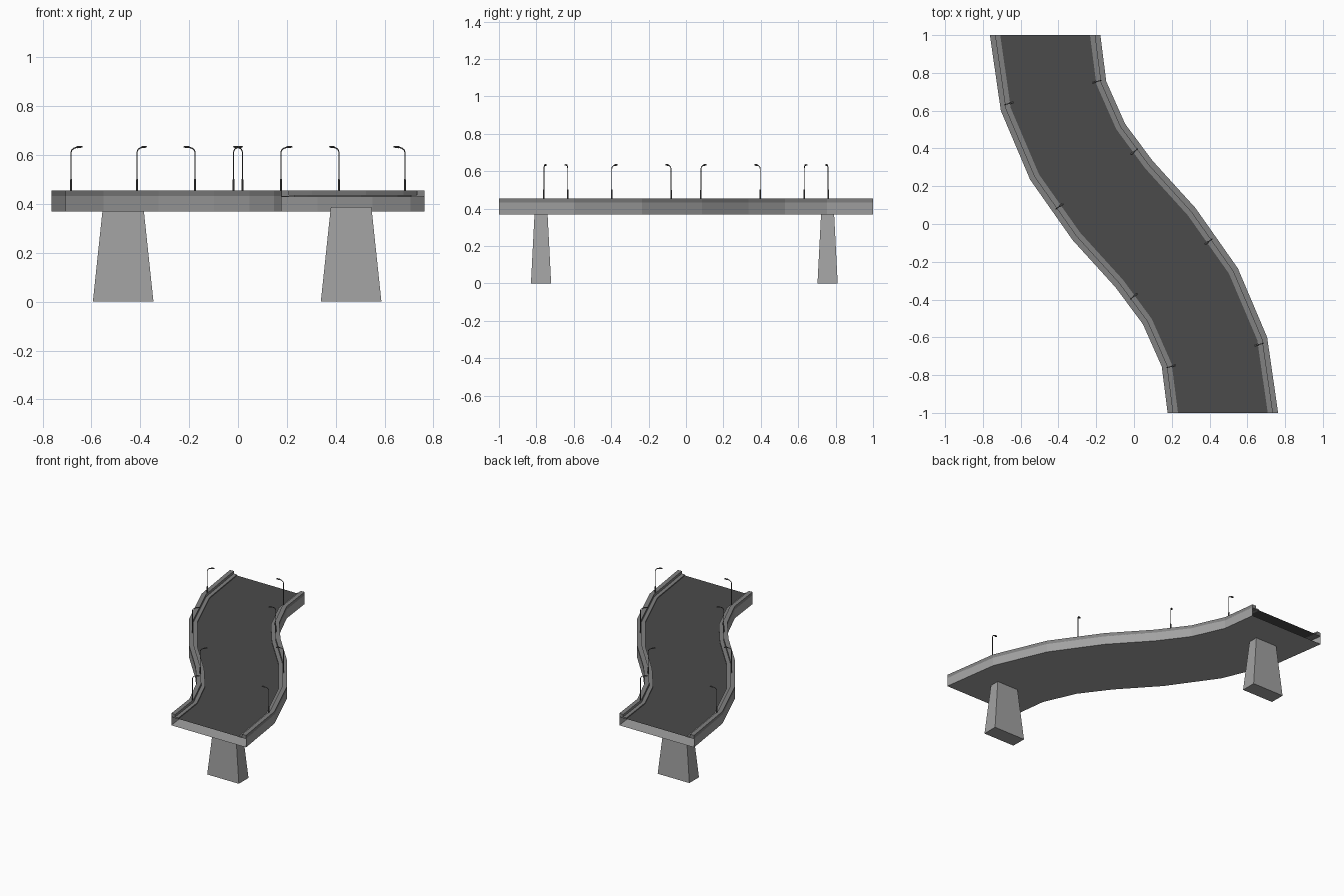
import bpy, math
from mathutils import Vector

if "Cube" in bpy.data.objects:
    bpy.data.objects.remove(bpy.data.objects["Cube"])


def material(name, v):
    m = bpy.data.materials.new(name)
    m.diffuse_color = (v, v, v, 1)
    m.use_nodes = True
    m.node_tree.nodes["Principled BSDF"].inputs["Base Color"].default_value = m.diffuse_color
    return m


CONCRETE = material("concrete", 0.36)
KERB = material("kerb grey", 0.22)
ASPHALT = material("asphalt", 0.07)
METAL = material("lamp metal", 0.10)


def mesh(name, verts, faces, mat):
    me = bpy.data.meshes.new(name)
    me.from_pydata(verts, [], faces)
    me.update()
    ob = bpy.data.objects.new(name, me)
    bpy.context.collection.objects.link(ob)
    me.materials.append(mat)
    return ob


# Outer edge of the left side; the right side is its half-turn
LEFT = [(-0.763, 1), (-0.705, 0.60), (-0.55, 0.235), (-0.325, -0.085),
        (-0.098, -0.335), (0.047, -0.53), (0.147, -0.755), (0.178, -1)]
RIGHT = [(-x, -y) for x, y in reversed(LEFT)]
SPAN = list(zip([Vector(p) for p in LEFT], [Vector(p) for p in RIGHT]))
WIDTH = 0.585


def sweep(name, profile, mat, closed=False):
    """Sweep (distance from left edge, z) points along the bridge."""
    verts, faces, n = [], [], len(profile)
    for a, b in SPAN:
        for d, z in profile:
            p = a.lerp(b, d / WIDTH)
            verts.append((p.x, p.y, z))
    for i in range(len(SPAN) - 1):
        for j in range(n if closed else n - 1):
            k = (j + 1) % n
            faces.append((i * n + j, (i + 1) * n + j, (i + 1) * n + k, i * n + k))
    if closed:
        faces += [tuple(range(n)), tuple(reversed(range(len(verts) - n, len(verts))))]
    return mesh(name, verts, faces, mat)


# Hollow deck shell, open at both ends, and road surface
W = WIDTH
sweep("deck_shell", [(0, 0.433), (0, 0.37), (W, 0.37), (W, 0.433)], CONCRETE)
sweep("road", [(W - 0.055, 0.43), (0.055, 0.43)], ASPHALT)

# Kerb ledges and parapets on both sides
for side, f in (("left", lambda d: d), ("right", lambda d: W - d)):
    kerb = [(0.03, 0.437), (0.055, 0.437), (0.055, 0.428), (0.03, 0.428)]
    rail = [(0, 0.455), (0.03, 0.455), (0.03, 0.430), (0, 0.430)]
    for nm, prof in (("kerb", kerb), ("parapet", rail)):
        p = [(f(d), z) for d, z in prof]
        if side == "left":
            p.reverse()
        sweep(side + "_" + nm, p, KERB, True)


# Tapered piers
def pier(name, cx, cy):
    v = []
    for hx, hy, z in ((0.124, 0.054, 0), (0.083, 0.034, 0.388)):
        v += [(cx + sx * hx, cy + sy * hy, z)
              for sx, sy in ((-1, -1), (1, -1), (1, 1), (-1, 1))]
    f = [(3, 2, 1, 0), (4, 5, 6, 7)]
    f += [(i, (i + 1) % 4, (i + 1) % 4 + 4, i + 4) for i in range(4)]
    mesh(name, v, f, CONCRETE)


pier("front_pier", 0.463, -0.775)
pier("back_pier", -0.47, 0.757)


# Street lamps: tapered pole, bent arm and flat head, in one mesh
def lamp(name, x, y, ang):
    verts, faces, n = [], [], 6
    c, s = math.cos(ang), math.sin(ang)

    def tube(rings):
        base = len(verts)
        for u, z, ru, rv, rz in rings:
            for k in range(n):
                t = math.tau * k / n
                du, dv, dz = ru * math.cos(t), rv * math.sin(t), rz * math.cos(t)
                verts.append((x + c * (u + du) - s * dv, y + s * (u + du) + c * dv, z + dz))
        for i in range(len(rings) - 1):
            for k in range(n):
                m = (k + 1) % n
                faces.append((base + i * n + k, base + i * n + m,
                              base + i * n + n + m, base + i * n + n + k))
        e = base + (len(rings) - 1) * n
        faces.append(tuple(reversed(range(base, base + n))))
        faces.append(tuple(range(e, e + n)))

    tube([(0, 0.45, .004, .004, 0), (0, 0.50, .004, .004, 0),
          (0, 0.503, .0025, .0025, 0), (0, 0.613, .0025, .0025, 0),
          (0.004, 0.622, .0018, .0025, -.0018), (0.014, 0.629, .001, .0025, -.0025),
          (0.028, 0.632, 0, .0025, -.0025)])
    tube([(0.022, 0.632, 0, .003, -.003), (0.028, 0.633, 0, .007, -.005),
          (0.042, 0.634, 0, .007, -.004), (0.048, 0.634, 0, .004, -.002)])
    mesh(name, verts, faces, METAL)


LAMPS = [(-0.683, 0.632, 15), (-0.413, 0.08, 36), (-0.018, -0.397, 40), (0.176, -0.76, 15)]
for i, (x, y, a) in enumerate(LAMPS):
    lamp(f"left_lamp_{i + 1}", x, y, math.radians(a))
    lamp(f"right_lamp_{i + 1}", -x, -y, math.radians(a + 180))
